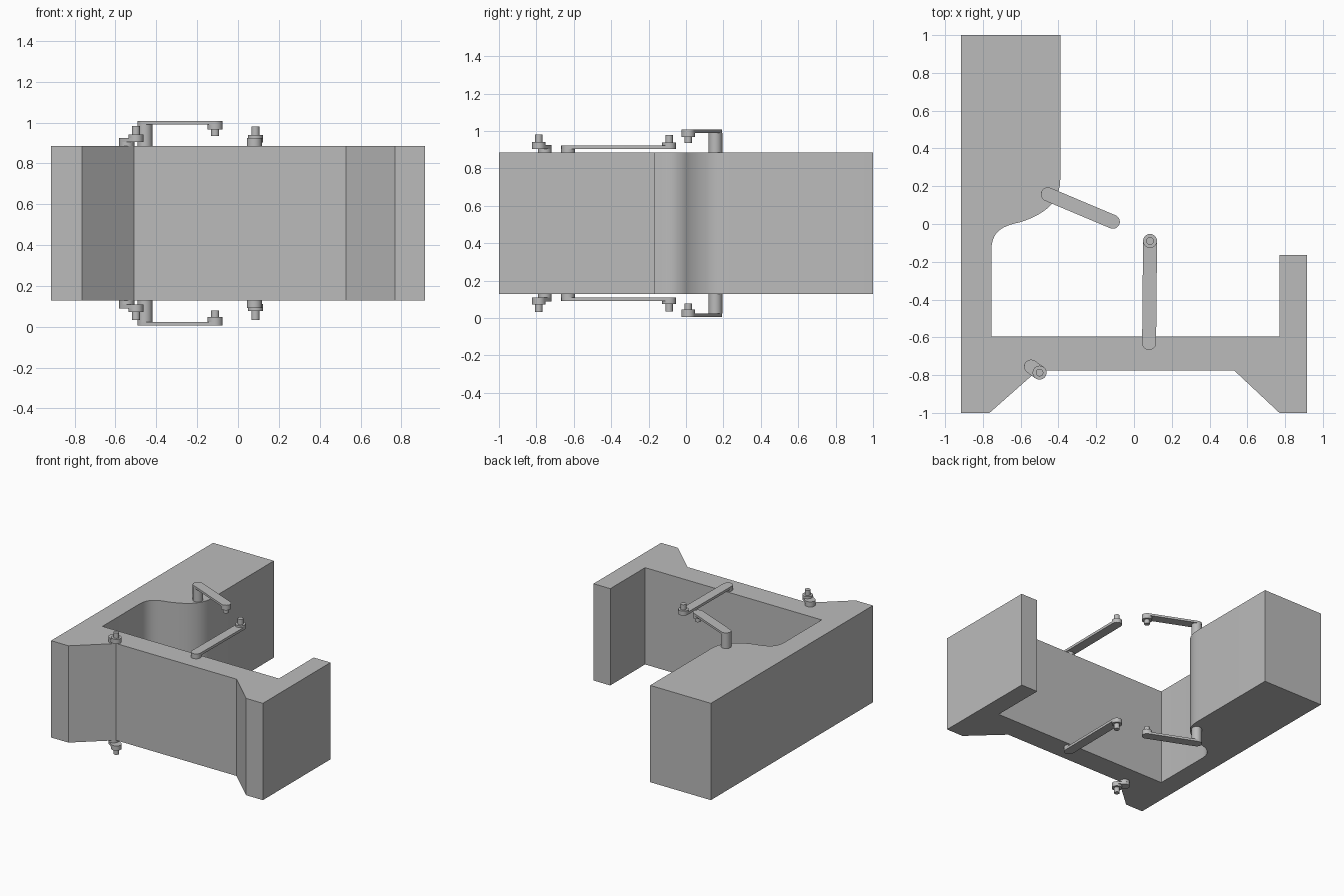
import bpy, bmesh, math
from mathutils import Vector
from mathutils.geometry import interpolate_bezier

cube = bpy.data.objects.get("Cube")
if cube:
    bpy.data.objects.remove(cube, do_unlink=True)

grey = bpy.data.materials.new("plain grey")
grey.use_nodes = True
grey.diffuse_color = (0.5, 0.5, 0.5, 1)
grey.node_tree.nodes["Principled BSDF"].inputs["Base Color"].default_value = grey.diffuse_color

MID = 0.507      # height of the plane between upper and lower linkages
TOP = 0.885      # top of the frame
R = 0.037        # radius of arm ends, posts and collars


def finish(name, bm):
    bmesh.ops.recalc_face_normals(bm, faces=bm.faces)
    mesh = bpy.data.meshes.new(name)
    bm.to_mesh(mesh)
    bm.free()
    mesh.materials.append(grey)
    obj = bpy.data.objects.new(name, mesh)
    bpy.context.collection.objects.link(obj)
    bpy.ops.object.select_all(action='DESELECT')
    obj.select_set(True)
    bpy.context.view_layer.objects.active = obj
    bpy.ops.object.shade_smooth_by_angle(angle=math.radians(30))
    return obj


def prism(name, outline, z0, z1, side=1):
    """Extrude an outline between two heights; side -1 mirrors it below."""
    if side < 0:
        z0, z1 = 2 * MID - z1, 2 * MID - z0
    bm = bmesh.new()
    base = bm.faces.new([bm.verts.new((x, y, z0)) for x, y in outline])
    new = bmesh.ops.extrude_face_region(bm, geom=[base])["geom"]
    verts = [v for v in new if isinstance(v, bmesh.types.BMVert)]
    bmesh.ops.translate(bm, verts=verts, vec=(0, 0, z1 - z0))
    return finish(name, bm)


def arc(center, radius, start, sweep, n):
    return [(center[0] + radius * math.cos(start + sweep * i / n),
             center[1] + radius * math.sin(start + sweep * i / n)) for i in range(n + 1)]


def disc(center, radius):
    return arc(center, radius, 0, math.tau, 24)[:-1]


def slot(a, b):
    """Round-ended bar outline from a to b."""
    ang = math.atan2(b[1] - a[1], b[0] - a[0])
    return (arc(a, R, ang + math.pi / 2, math.pi, 12)
            + arc(b, R, ang - math.pi / 2, math.pi, 12))


def bezier(*pts):
    a, h1, h2, b = [Vector((x, y, 0)) for x, y in pts]
    return [(p.x, p.y) for p in interpolate_bezier(a, h1, h2, b, 12)]


# Frame: thick right block, cross wall, short left arm and splayed front feet
curve = bezier((-0.755, -0.13), (-0.75, -0.04), (-0.70, -0.01), (-0.60, 0.01))
curve += bezier((-0.60, 0.01), (-0.48, 0.05), (-0.39, 0.11), (-0.39, 0.24))[1:]
outline = [(-0.915, -1), (-0.765, -1), (-0.51, -0.775), (0.53, -0.775), (0.77, -1),
           (0.915, -1), (0.915, -0.165), (0.77, -0.165), (0.77, -0.595),
           (-0.755, -0.595)] + curve + [(-0.39, 1), (-0.915, 1)]
prism("frame", outline, 2 * MID - TOP, TOP)

# Linkages: name, post position, pin position, bar heights, collar end, pin end
links = [
    ("crank", (-0.456, 0.157), (-0.112, 0.012), 0.99, 1.007, 0.967, 0.935),
    ("long_arm", (0.08, -0.63), (0.085, -0.09), 0.903, 0.923, 0.938, 0.98),
    ("short_arm", (-0.545, -0.755), (-0.50, -0.787), 0.905, 0.925, 0.942, 0.982),
]
for level, side in (("upper", 1), ("lower", -1)):
    for part, post, pin, low, high, collar, tip in links:
        name = level + "_" + part
        prism(name + "_post", disc(post, R), TOP, low, side)
        prism(name + "_bar", slot(post, pin), low, high, side)
        face = high if tip > high else low
        prism(name + "_collar", disc(pin, R), *sorted((face, collar)), side)
        prism(name + "_pin", disc(pin, 0.02), *sorted((collar, tip)), side)
